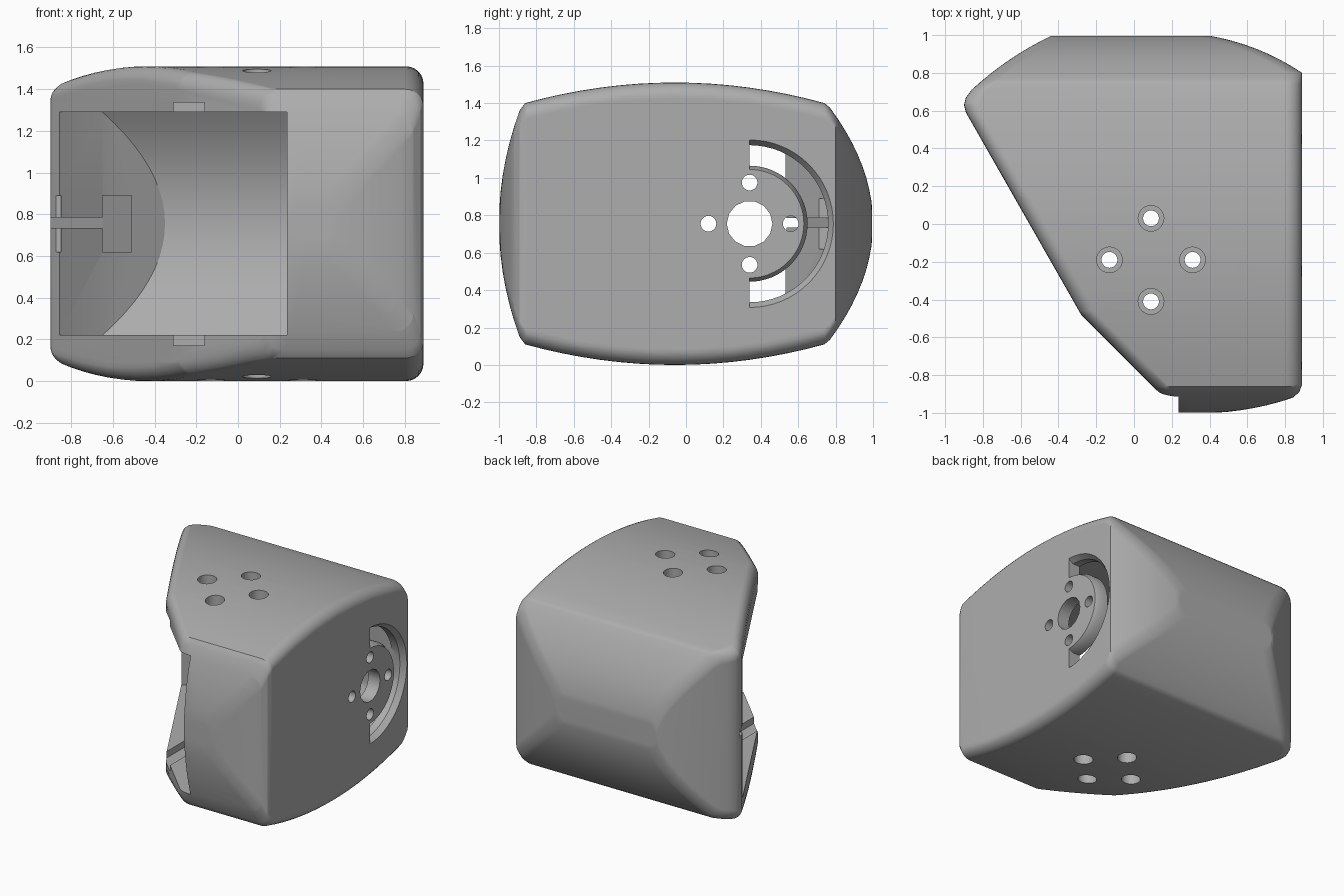
import bpy, bmesh, math
from mathutils import Vector, Matrix

cube = bpy.data.objects.get("Cube")
if cube:
    bpy.data.objects.remove(cube, do_unlink=True)

MID = 0.755          # height of the horizontal symmetry plane
ROUND = 0.085        # radius of the rounded long edges

grey = bpy.data.materials.new("mid_grey")
grey.use_nodes = True
colour = (0.42, 0.42, 0.42, 1)
grey.diffuse_color = colour
grey.node_tree.nodes["Principled BSDF"].inputs["Base Color"].default_value = colour


def arc(a, b, bulge, n=12):
    """Shallow bow from a to b, swelling to the right of the direction."""
    a, b = Vector(a), Vector(b)
    d = (b - a).normalized()
    out = Vector((d.y, -d.x))
    return [tuple(a.lerp(b, t) + out * bulge * 4 * t * (1 - t))
            for t in (i / n for i in range(n + 1))]


def add_object(name, bm):
    bmesh.ops.recalc_face_normals(bm, faces=bm.faces)
    me = bpy.data.meshes.new(name)
    bm.to_mesh(me)
    bm.free()
    me.materials.append(grey)
    ob = bpy.data.objects.new(name, me)
    bpy.context.scene.collection.objects.link(ob)
    return ob


def convex(plan, side, r=0.0):
    """Convex solid bounded by a plan (x, y) and a side profile (y, z), both counter-clockwise."""
    bm = bmesh.new()
    bmesh.ops.create_cube(bm, size=6)
    for outline, lift in ((plan, lambda p: Vector((p[0], p[1], 0))),
                          (side, lambda p: Vector((0, p[0], p[1])))):
        for i, p in enumerate(outline):
            q = outline[(i + 1) % len(outline)]
            n = lift((q[1] - p[1], p[0] - q[0])).normalized()
            inset = r * math.hypot(n.x, n.z)
            cut = bmesh.ops.bisect_plane(bm, geom=bm.verts[:] + bm.edges[:] + bm.faces[:], dist=1e-6,
                                         plane_co=lift(p) - n * inset, plane_no=n, clear_outer=True)
            edges = [e for e in cut["geom_cut"] if isinstance(e, bmesh.types.BMEdge)]
            bmesh.ops.holes_fill(bm, edges=edges, sides=0)
    if r:
        # Sweep a disc over the inset solid to round its long edges
        points = [v.co.copy() for v in bm.verts]
        bm.free()
        bm = bmesh.new()
        for p in points:
            for k in range(24):
                a = math.tau * k / 24
                bm.verts.new(p + Vector((math.cos(a), 0, math.sin(a))) * r)
        bmesh.ops.remove_doubles(bm, verts=bm.verts, dist=1e-4)
        hull = bmesh.ops.convex_hull(bm, input=bm.verts)
        inner = [g for g in hull["geom_interior"] if isinstance(g, bmesh.types.BMVert)]
        bmesh.ops.delete(bm, geom=inner, context="VERTS")
        bmesh.ops.dissolve_limit(bm, angle_limit=math.radians(0.5), verts=bm.verts, edges=bm.edges)
    return bm


def box_side(y0, y1, z0, z1):
    return [(y0, z0), (y1, z0), (y1, z1), (y0, z1)]


def carve(body, bm):
    cutter = add_object("cutter", bm)
    cutter.hide_render = True
    mod = body.modifiers.new("carve", "BOOLEAN")
    mod.operation, mod.solver, mod.object = "DIFFERENCE", "EXACT", cutter
    bpy.context.view_layer.objects.active = body
    bpy.ops.object.modifier_apply(modifier=mod.name)
    bpy.data.objects.remove(cutter, do_unlink=True)


def bore(body, centre, radius, depth, axis, sides=24):
    bm = bmesh.new()
    turn = Matrix.Rotation(math.pi / 2, 4, "Y") if axis == "X" else Matrix()
    bmesh.ops.create_cone(bm, cap_ends=True, segments=sides, radius1=radius, radius2=radius,
                          depth=depth, matrix=Matrix.Translation(centre) @ turn)
    carve(body, bm)


# Rounded outer housing
plan = ([(-0.28, -0.48), (0.24, -1.0)] + arc((0.42, -1.0), (0.84, -0.92), 0.015, 6)
        + [(0.875, -0.89), (0.89, -0.85)] + arc((0.89, 0.8), (0.38, 1.0), 0.03, 8)
        + arc((-0.43, 1.0), (-0.86, 0.71), 0.02, 8)
        + [(-0.89, 0.67), (-0.9, 0.63), (-0.89, 0.59)])
top = 2 * MID - 0.11
side = (arc((-0.86, 0.11), (0.74, 0.11), 0.11, 16) + arc((0.77, 0.135), (0.77, top - 0.025), 0.23, 20)
        + arc((0.74, top), (-0.86, top), 0.11, 16) + arc((-0.89, top - 0.04), (-0.89, 0.15), 0.11, 14))
housing = add_object("housing", convex(plan, side, ROUND))

# Hollow interior, open through the slanted wall
back = [(0.38, 0.9), (-0.35, 0.9), (-0.65, 0.71)]
for x0, x1, y0, gap in ((-0.86, 0.235, -1.3, 0), (-0.3, 0.79, -0.88, 0.004)):
    room = [(x0, y0), (x1, y0)]
    if gap:
        room += [(x1, 0.75), (0.38, 0.9), (x0, 0.9)]
    else:
        room += [(x1, 0.9), (-0.35, 0.9), (-0.65, 0.71), (x0, 0.53)]
    inner = [(-1.4, 0.22 + gap)] + arc((0.71, 0.22 + gap), (0.71, 1.29 - gap), 0.19, 20) + [(-1.4, 1.29 - gap)]
    carve(housing, convex(room, inner))

# Small pockets in the roof, floor and narrow end of the opening
notch = [(-0.31, -0.9), (-0.16, -0.9), (-0.16, 0.1), (-0.31, 0.1)]
carve(housing, convex(notch, box_side(-1, 1, 0.17, 0.3)))
carve(housing, convex(notch, box_side(-1, 1, 1.2, 1.335)))
carve(housing, convex([(-0.65, 0.5), (-0.51, 0.5), (-0.51, 0.86), (-0.65, 0.77)], box_side(-1, 1, 0.62, 0.89)))
carve(housing, convex([(-1, 0.4), (-0.6, 0.4), (-0.6, 0.79), (-0.66, 0.76), (-1, 0.58)],
                      box_side(-1, 1, 0.735, 0.785)))
carve(housing, convex([(-1, 0.3), (-0.85, 0.3), (-0.85, 0.56), (-1, 0.56)], box_side(-1, 1, 0.62, 0.89)))

# Half-ring slot with chamfered rims in the flat side
HUB = Vector((0.84, 0.34, MID))
ring = [(0.7, 0.31), (0.85, 0.31), (0.9, 0.285), (0.9, 0.455), (0.85, 0.42), (0.7, 0.42)]
bm = bmesh.new()
rows = []
for k in range(33):
    a = math.pi * k / 32
    rows.append([bm.verts.new((x, HUB.y + r * math.sin(a), HUB.z + r * math.cos(a))) for x, r in ring])
for lo, hi in zip(rows, rows[1:]):
    for i in range(len(ring)):
        j = (i + 1) % len(ring)
        bm.faces.new((lo[i], lo[j], hi[j], hi[i]))
bm.faces.new(rows[0])
bm.faces.new(rows[-1])
carve(housing, bm)

# Hub holes in the flat side, and counterbored holes through the top and bottom
bore(housing, HUB, 0.122, 0.3, "X", 14)
PAD = Vector((0.09, -0.19, MID))
for k in range(4):
    c, s = math.cos(k * math.pi / 2) * 0.22, math.sin(k * math.pi / 2) * 0.22
    bore(housing, HUB + Vector((0, c, s)), 0.042, 0.3, "X")
    spot = PAD + Vector((c, s, 0))
    bore(housing, spot, 0.042, 2, "Z")
    for end in (-1, 1):
        bore(housing, spot + Vector((0, 0, end * MID)), 0.068, 0.2, "Z")

# Smooth shading with crisp edges
bpy.ops.object.select_all(action="DESELECT")
housing.select_set(True)
bpy.context.view_layer.objects.active = housing
bpy.ops.object.shade_smooth_by_angle(angle=math.radians(28))
housing.modifiers.new("even_shading", "WEIGHTED_NORMAL").keep_sharp = True
